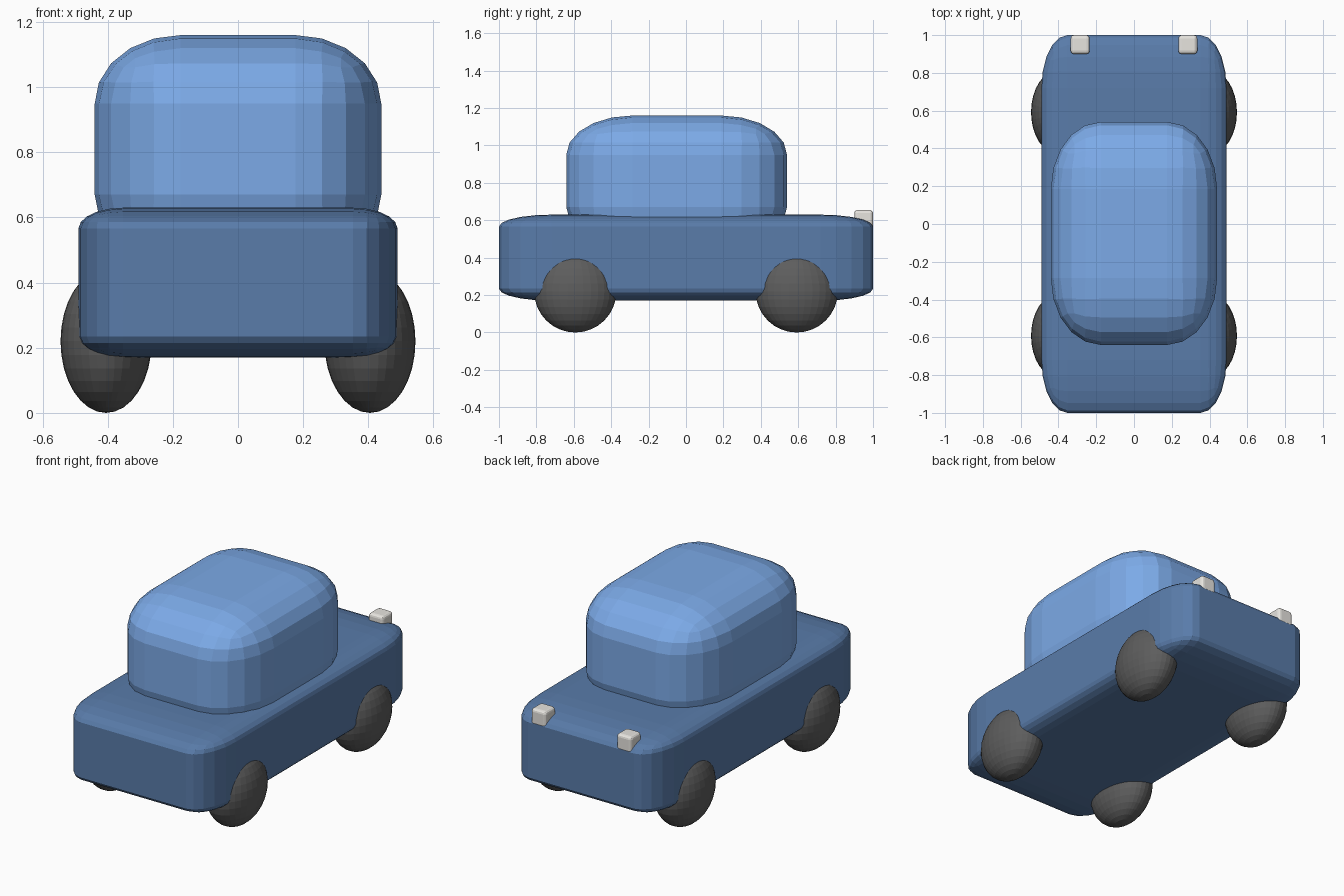
import bpy, bmesh
from mathutils import Matrix

cube = bpy.data.objects.get("Cube")
if cube:
    bpy.data.objects.remove(cube, do_unlink=True)


def material(name, rgb):
    m = bpy.data.materials.new(name)
    m.use_nodes = True
    colour = (*rgb, 1)
    m.diffuse_color = colour
    m.node_tree.nodes["Principled BSDF"].inputs["Base Color"].default_value = colour
    return m


body_blue = material("body blue", (0.1, 0.2, 0.4))
cabin_blue = material("cabin blue", (0.2, 0.4, 0.8))
tyre_grey = material("tyre grey", (0.11, 0.11, 0.11))
lamp_white = material("lamp white", (0.8, 0.78, 0.74))


def finish(name, bm, centre, half, mat):
    """Stretch a unit shape to its half sizes and place it."""
    bmesh.ops.transform(bm, matrix=Matrix.Diagonal((*half, 1)), verts=bm.verts)
    mesh = bpy.data.meshes.new(name)
    bm.to_mesh(mesh)
    bm.free()
    mesh.materials.append(mat)
    obj = bpy.data.objects.new(name, mesh)
    obj.location = centre
    bpy.context.collection.objects.link(obj)
    return obj


def rounded_box(name, centre, half, bevel, segments, mat):
    """Rounding is made on a plain cube, so it stretches with the box."""
    bm = bmesh.new()
    bmesh.ops.create_cube(bm, size=2)
    bmesh.ops.bevel(bm, geom=bm.edges[:], offset=bevel, segments=segments,
                    profile=0.5, affect='EDGES')
    return finish(name, bm, centre, half, mat)


def ball(name, centre, half, mat):
    bm = bmesh.new()
    bmesh.ops.create_uvsphere(bm, u_segments=32, v_segments=16, radius=1)
    return finish(name, bm, centre, half, mat)


# Body and cabin
rounded_box("body", (0, 0, 0.4), (0.49, 1, 0.23), 0.28, 5, body_blue)
rounded_box("cabin", (0, -0.05, 0.81), (0.44, 0.59, 0.35), 0.6, 5, cabin_blue)

# Wheels and lamps, one of each per side
for side, sx in (("left", 1), ("right", -1)):
    for end, sy in (("front", -1), ("back", 1)):
        ball(f"{end}_{side}_wheel", (sx * 0.405, sy * 0.592, 0.22),
             (0.14, 0.22, 0.22), tyre_grey)
    rounded_box(f"{side}_lamp", (sx * 0.285, 0.95, 0.605), (0.05, 0.05, 0.05),
                0.35, 3, lamp_white)
